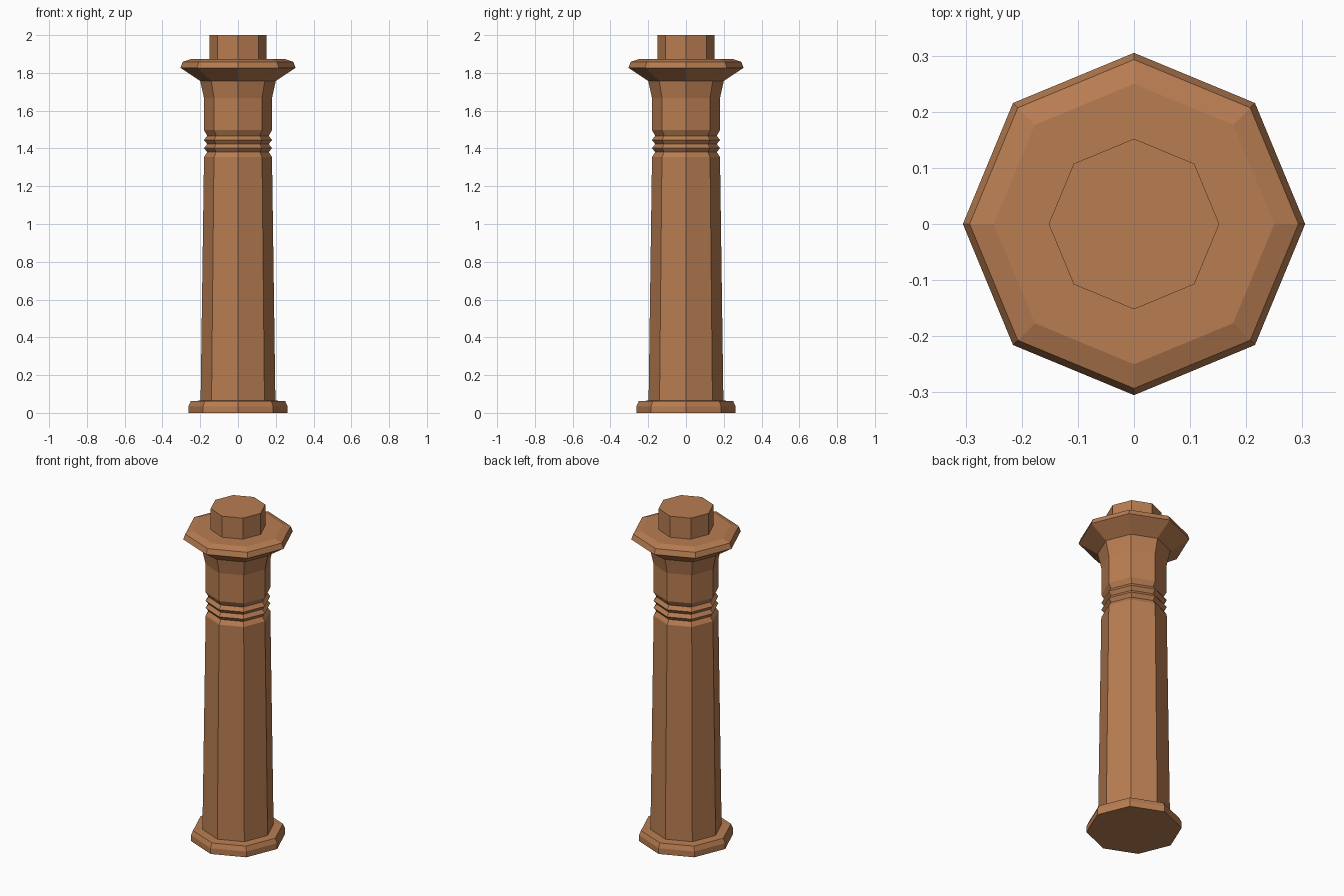
import bpy, bmesh, math

if "Cube" in bpy.data.objects:
    bpy.data.objects.remove(bpy.data.objects["Cube"])

mat = bpy.data.materials.new("terracotta brown")
mat.diffuse_color = (0.48, 0.205, 0.084, 1)
mat.use_nodes = True
mat.node_tree.nodes["Principled BSDF"].inputs["Base Color"].default_value = mat.diffuse_color


def lathe(name, profile, sides=8):
    """Turn (radius, height) points into a capped eight-sided solid."""
    bm = bmesh.new()
    rings = [[bm.verts.new((r * math.cos(2 * math.pi * i / sides),
                            r * math.sin(2 * math.pi * i / sides), z))
              for i in range(sides)] for r, z in profile]
    for a, b in zip(rings, rings[1:]):
        for i in range(sides):
            j = (i + 1) % sides
            bm.faces.new((a[i], a[j], b[j], b[i]))
    bm.faces.new(rings[0][::-1])
    bm.faces.new(rings[-1])
    me = bpy.data.meshes.new(name)
    bm.to_mesh(me)
    bm.free()
    me.materials.append(mat)
    ob = bpy.data.objects.new(name, me)
    bpy.context.collection.objects.link(ob)
    return ob


# One continuous column: foot, tapered shaft, grooved neck, flared cap, top peg
foot = [(0.262, 0), (0.262, 0.035), (0.25, 0.062), (0.198, 0.065)]
neck = [(0.18, 1.355), (0.163, 1.38), (0.18, 1.402), (0.163, 1.423),
        (0.18, 1.445), (0.163, 1.467), (0.18, 1.497)]
cap = [(0.18, 1.667), (0.2, 1.757), (0.305, 1.827), (0.293, 1.858), (0.25, 1.873)]
peg = [(0.152, 1.873), (0.152, 2.0)]
lathe("column", foot + neck + cap + peg)
